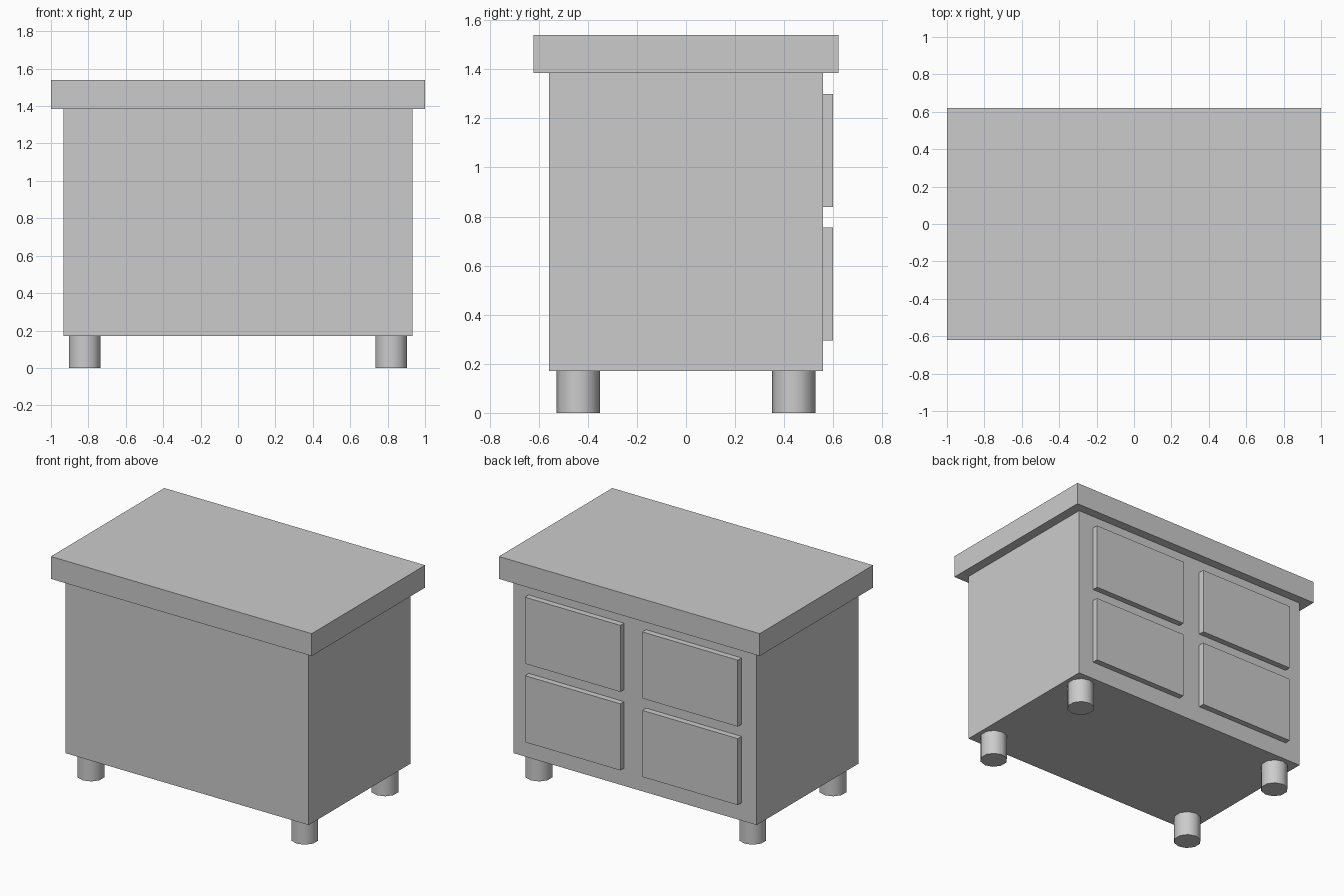
import bpy
from math import radians

if "Cube" in bpy.data.objects:
    bpy.data.objects.remove(bpy.data.objects["Cube"])


def box(name, x, y, z):
    """Box spanning the given (min, max) ranges."""
    spans = (x, y, z)
    bpy.ops.mesh.primitive_cube_add(size=1, location=[(a + b) / 2 for a, b in spans])
    ob = bpy.context.object
    ob.name = name
    ob.scale = [b - a for a, b in spans]
    bpy.ops.object.transform_apply(location=False, rotation=False, scale=True)
    return ob


# Cabinet body and overhanging top slab
box("cabinet_body", (-0.933, 0.933), (-0.558, 0.558), (0.171, 1.385))
box("top_slab", (-1.0, 1.0), (-0.621, 0.621), (1.385, 1.54))

# Four raised drawer fronts on the +y side
for row, z in (("lower", (0.294, 0.755)), ("upper", (0.838, 1.299))):
    for side, x in (("left", (-0.816, -0.084)), ("right", (0.084, 0.816))):
        box(f"{row}_{side}_drawer", x, (0.558, 0.599), z)

# Four short round legs
for end, sy in (("front", -1), ("back", 1)):
    for side, sx in (("left", -1), ("right", 1)):
        bpy.ops.mesh.primitive_cylinder_add(
            vertices=10, radius=0.088, depth=0.171,
            location=(sx * 0.82, sy * 0.439, 0.0855))
        bpy.context.object.name = f"{end}_{side}_leg"
        bpy.ops.object.shade_smooth_by_angle(angle=radians(40))
